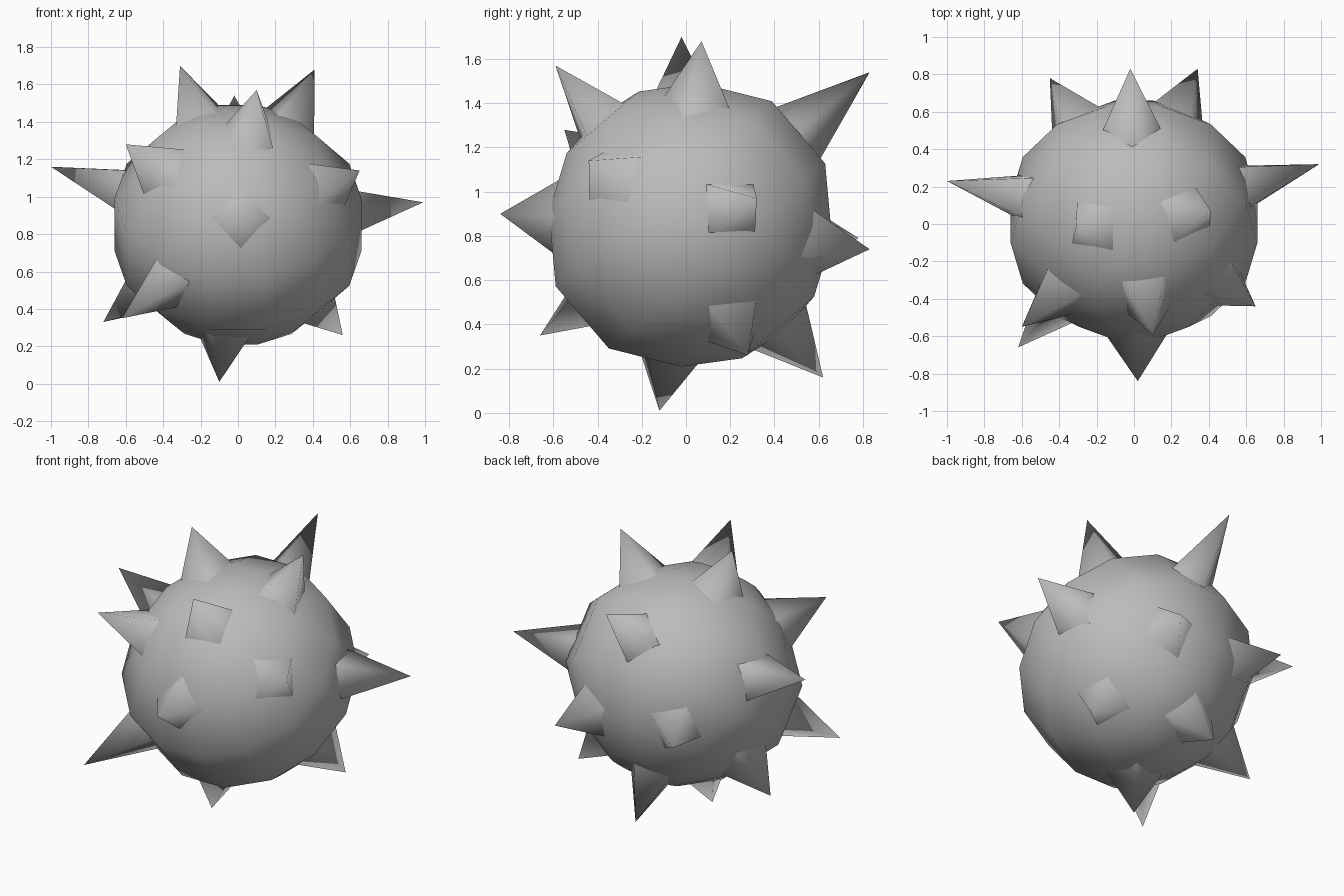
import bpy, bmesh
from math import radians, tau
from mathutils import Vector, Matrix

cube = bpy.data.objects.get("Cube")
if cube:
    bpy.data.objects.remove(cube, do_unlink=True)

CENTRE = Vector((0, 0.02, 0.85))
AXIS = Vector((0, -0.65, 0.76))
SIDES = 14

grey = bpy.data.materials.new("mid_grey")
grey.use_nodes = True
grey.diffuse_color = (0.5, 0.5, 0.5, 1)
grey.node_tree.nodes["Principled BSDF"].inputs["Base Color"].default_value = (0.5, 0.5, 0.5, 1)


def finish(bm, name, matrix):
    """Turn a bmesh into a placed, smooth, grey object."""
    bmesh.ops.recalc_face_normals(bm, faces=bm.faces)
    for face in bm.faces:
        face.smooth = True
    mesh = bpy.data.meshes.new(name)
    bm.to_mesh(mesh)
    bm.free()
    mesh.materials.append(grey)
    obj = bpy.data.objects.new(name, mesh)
    obj.matrix_world = matrix
    bpy.context.collection.objects.link(obj)
    return obj


def facing(direction, roll=0):
    turn = direction.to_track_quat('Z', 'Y').to_matrix().to_4x4()
    return Matrix.Translation(CENTRE) @ turn @ Matrix.Rotation(radians(roll), 4, 'Z')


# Body: a coarse ball with a straight band, lathed around a tilted axis
half = [(0, 0.64), (0.22, 0.61), (0.46, 0.46), (0.66, 0.185)]
profile = half + [(r, -h) for r, h in reversed(half)]
bm = bmesh.new()
verts = [bm.verts.new((r, 0, h)) for r, h in profile]
edges = [bm.edges.new(pair) for pair in zip(verts, verts[1:])]
bmesh.ops.spin(bm, geom=verts + edges, cent=(0, 0, 0), axis=(0, 0, 1),
               angle=tau, steps=SIDES, use_duplicate=False)
bmesh.ops.remove_doubles(bm, verts=bm.verts, dist=0.001)
finish(bm, "body", facing(AXIS))

# Spikes: four-sided pyramids pointing straight out; tip x, y, z and roll
spikes = {
    "top_right": (-0.31, -0.02, 1.70, 30),
    "top_left": (0.41, 0.07, 1.68, -30),
    "top_front": (0.10, -0.59, 1.57, 45),
    "top_back": (-0.02, 0.83, 1.54, 0),
    "side_right": (-1.00, 0.23, 1.16, 45),
    "side_left": (0.99, 0.32, 0.97, 45),
    "front_right": (-0.60, -0.55, 1.28, -35),
    "front_left": (0.65, -0.44, 1.14, 40),
    "front": (0.02, -0.84, 0.90, 0),
    "low_right": (-0.72, 0.18, 0.33, 45),
    "low_front_right": (-0.62, -0.66, 0.35, 0),
    "bottom": (-0.10, -0.12, 0.01, 0),
    "low_left": (0.56, 0.28, 0.26, 60),
    "back_left": (0.34, 0.83, 0.74, 25),
    "back_right": (-0.45, 0.78, 0.79, 65),
    "low_back": (-0.08, 0.62, 0.16, 20),
}
ROOT, SKIN, SKIN_RADIUS = 0.48, 0.61, 0.165
for name, (x, y, z, roll) in spikes.items():
    out = Vector((x, y, z)) - CENTRE
    length = out.length
    radius = SKIN_RADIUS * (length - ROOT) / (length - SKIN)
    bm = bmesh.new()
    bmesh.ops.create_cone(bm, cap_ends=False, segments=4, radius1=radius, radius2=0,
                          depth=length - ROOT,
                          matrix=Matrix.Translation((0, 0, (length + ROOT) / 2)))
    bmesh.ops.remove_doubles(bm, verts=bm.verts, dist=0.0001)
    finish(bm, name + "_spike", facing(out, roll))
